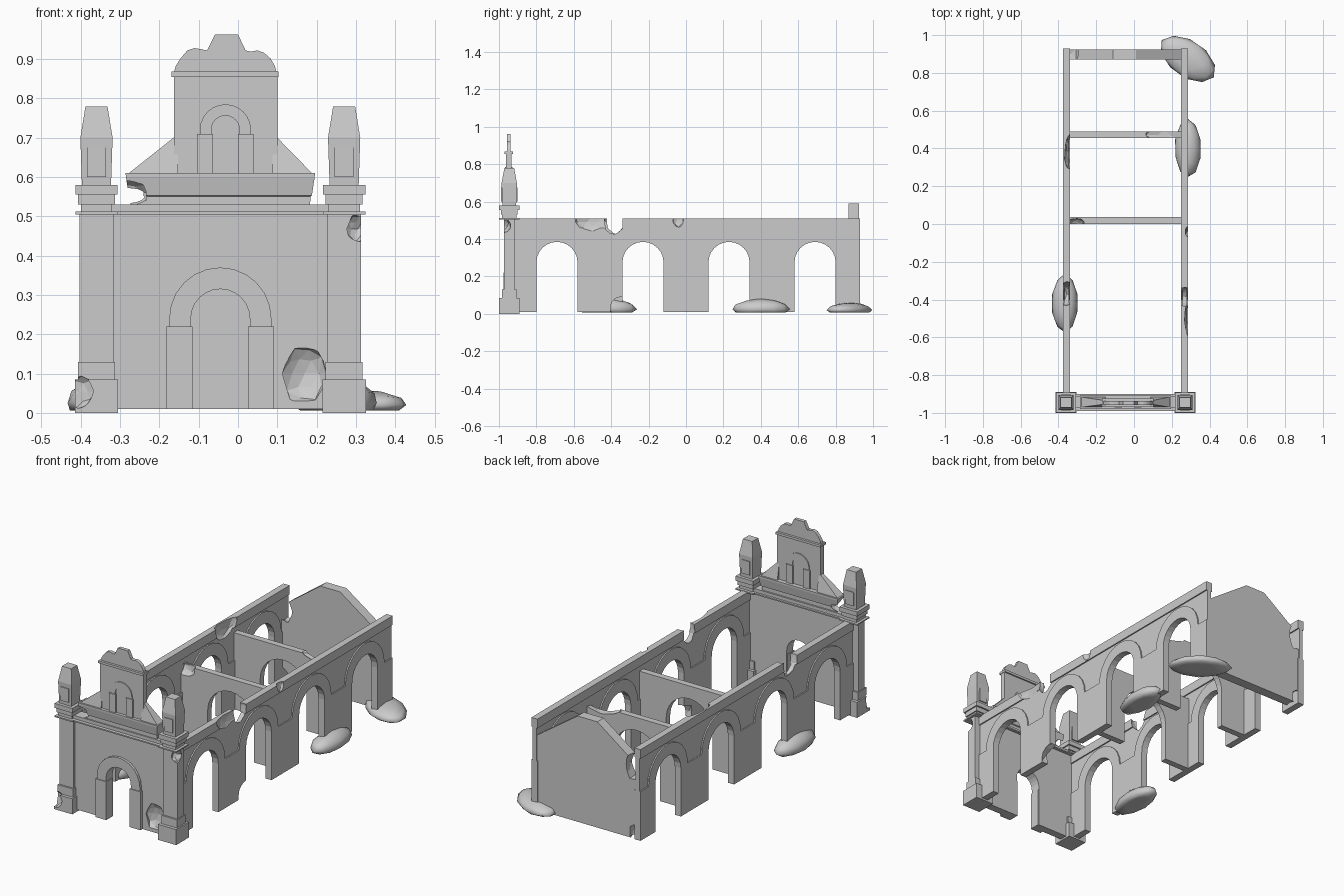
import bpy, bmesh, random
from math import pi, cos, sin
from mathutils import Vector, Matrix

if "Cube" in bpy.data.objects:
    bpy.data.objects.remove(bpy.data.objects["Cube"])

CX = -0.045   # building centre line
UX = -0.032   # upper gable centre line


def finish(name, bm):
    bmesh.ops.recalc_face_normals(bm, faces=bm.faces)
    me = bpy.data.meshes.new(name)
    bm.to_mesh(me)
    bm.free()
    ob = bpy.data.objects.new(name, me)
    bpy.context.collection.objects.link(ob)
    return ob


def prism(name, pts, axis, a, b):
    """Extrude a profile (u, z) along x or y from a to b."""
    bm = bmesh.new()
    place = (lambda u, z, d: (d, u, z)) if axis == 'x' else (lambda u, z, d: (u, d, z))
    lo = [bm.verts.new(place(u, z, a)) for u, z in pts]
    hi = [bm.verts.new(place(u, z, b)) for u, z in pts]
    bm.faces.new(lo)
    bm.faces.new(hi)
    n = len(pts)
    for i in range(n):
        bm.faces.new((lo[i], lo[(i + 1) % n], hi[(i + 1) % n], hi[i]))
    return finish(name, bm)


def box(name, x0, x1, y0, y1, z0, z1):
    return prism(name, [(x0, z0), (x1, z0), (x1, z1), (x0, z1)], 'y', y0, y1)


def stack(name, cx, cy, rings):
    """Loft rectangular sections (z, half x, half y)."""
    bm = bmesh.new()
    loops = [[bm.verts.new((cx + sx * hx, cy + sy * hy, z))
              for sx, sy in ((-1, -1), (1, -1), (1, 1), (-1, 1))] for z, hx, hy in rings]
    for lo, hi in zip(loops, loops[1:]):
        for i in range(4):
            bm.faces.new((lo[i], lo[(i + 1) % 4], hi[(i + 1) % 4], hi[i]))
    bm.faces.new(loops[0])
    bm.faces.new(loops[-1])
    return finish(name, bm)


def arc(c, spring, r, n=12):
    """Half circle from left to right."""
    return [(c + r * cos(pi - pi * i / n), spring + r * sin(pi - pi * i / n)) for i in range(n + 1)]


def arched_base(u0, u1, z0, centres, spring, r):
    """Bottom outline of a wall, notched by arches, left to right."""
    pts = [(u0, z0)]
    for c in centres:
        pts += [(c - r, z0)] + arc(c, spring, r) + [(c + r, z0)]
    return pts + [(u1, z0)]


def rock(name, loc, scale, seed, jitter, turn=0, floor=None):
    rng = random.Random(seed)
    bm = bmesh.new()
    bmesh.ops.create_icosphere(bm, subdivisions=2, radius=1)
    for v in bm.verts:
        v.co *= 1 + rng.uniform(-jitter, jitter)
    m = Matrix.Translation(loc) @ Matrix.Rotation(turn, 4, 'Z') @ Matrix.Diagonal((*scale, 1))
    bmesh.ops.transform(bm, matrix=m, verts=bm.verts)
    if floor is not None:
        for v in bm.verts:
            v.co.z = max(v.co.z, floor)
    return finish(name, bm)


def damage(obs, loc, scale, seed):
    """Bite a ragged chunk out of the given parts."""
    cutter = rock("damage_cutter", loc, scale, seed, 0.13)
    cutter.hide_render = True
    for ob in obs:
        mod = ob.modifiers.new("bite", 'BOOLEAN')
        mod.operation, mod.solver, mod.object = 'DIFFERENCE', 'EXACT', cutter
        bpy.context.view_layer.objects.active = ob
        bpy.ops.object.modifier_apply(modifier=mod.name)
    bpy.data.objects.remove(cutter)


# Side walls: recessed core, raised piers with arch bands, top cornice
centres = [-0.69, -0.23, 0.23, 0.69]
Y0, Y1 = -0.92, 0.93
walls = {}
for side, xa, xb in (("left", -0.375, -0.338), ("right", 0.25, 0.287)):
    bottom = arched_base(Y0, Y1, 0.01, centres, 0.275, 0.11)
    core = prism(side + "_wall", bottom + [(Y1, 0.47), (Y0, 0.47)], 'x', xa + 0.007, xb - 0.007)
    bands = [(Y0, 0.28)]
    for c in centres:
        bands += arc(c, 0.28, 0.17)
    bands.append((Y1, 0.28))
    raised = prism(side + "_piers_and_arches", bottom + bands[::-1], 'x', xa, xb)
    cornice = box(side + "_wall_cornice", xa, xb, Y0, Y1, 0.46, 0.51)
    walls[side] = [core, raised, cornice]

# Cross walls with open arches, and the gabled back wall
cross = []
for i, y in enumerate((0.0, 0.455)):
    pts = arched_base(-0.345, 0.26, 0.01, [CX], 0.22, 0.14)
    cross.append(prism(f"cross_wall_{i + 1}", pts + [(0.26, 0.43), (-0.345, 0.43)],
                       'y', y + 0.001, y + 0.036))
back = prism("back_wall", [(-0.345, 0.01), (0.255, 0.01), (0.255, 0.42), (0.01, 0.59),
                           (-0.11, 0.59), (-0.345, 0.42)], 'y', 0.87, 0.925)

# Front wall with doorway and its surround
facade = prism("front_wall", arched_base(-0.34, 0.25, 0.01, [CX], 0.24, 0.075)
               + [(0.25, 0.51), (-0.34, 0.51)], 'y', -0.958, -0.915)


def surround(name, c, z0, spring, top, ri, ro, y0, y1):
    """Arch band on two slightly wider jambs."""
    pts = [(c - ro, spring)] + arc(c, top, ro) + [(c + ro, spring), (c + ri, spring)]
    prism(name + "_arch", pts + arc(c, top, ri)[::-1] + [(c - ri, spring)], 'y', y0, y1)
    for s, side in ((-1, "left"), (1, "right")):
        xs = sorted((c + s * (ri - 0.004), c + s * (ro + 0.007)))
        box(f"{name}_{side}_jamb", *xs, y0 - 0.004, y1 + 0.004, z0, spring)


surround("door", CX, 0.01, 0.22, 0.24, 0.075, 0.13, -0.972, -0.92)

# Corner towers: plinth, shaft, capital, tapered pinnacle, panel
profile = [(0, .055, .055), (.085, .055, .055), (.085, .047, .038), (.13, .047, .038),
           (.13, .043, .028), (.505, .043, .028), (.505, .054, .054), (.512, .054, .054),
           (.512, .040, .038), (.53, .040, .038), (.53, .047, .045), (.555, .047, .045),
           (.555, .054, .054), (.58, .054, .054), (.58, .037, .037), (.70, .041, .041),
           (.78, .028, .026)]
towers = []
for side, x in (("left", CX - 0.315), ("right", CX + 0.315)):
    towers.append(stack(side + "_tower", x, -0.945, profile))
    box(side + "_pinnacle_panel", x - 0.024, x + 0.024, -0.989, -0.901, 0.60, 0.675)

# Front cornice slab, band and flared attic ledge
box("front_cornice", -0.37, 0.28, -0.99, -0.90, 0.505, 0.512)
box("front_band", -0.33, 0.24, -0.972, -0.912, 0.51, 0.53)
ledge = stack("attic_ledge", CX, -0.943, [(.53, .228, .022), (.55, .230, .022), (.553, .233, .028),
                                         (.60, .24, .036), (.61, .241, .036)])

# Upper gable: slab, niche surround, cap, scrolled crest, side wedges
box("gable_slab", UX - 0.131, UX + 0.132, -0.962, -0.932, 0.605, 0.857)
surround("gable_niche", UX, 0.61, 0.71, 0.72, 0.036, 0.065, -0.967, -0.927)
box("gable_cap", UX - 0.137, UX + 0.135, -0.97, -0.924, 0.855, 0.868)
half = [(.13, .866), (.125, .883), (.113, .902), (.096, .916), (.078, .922),
        (.06, .919), (.046, .922), (.026, .962)]
left = [(UX - x - 0.001, z + (0.006 if 0.05 < x < 0.1 else 0)) for x, z in half]
prism("gable_crest", left + [(UX + 0.008 + x * 0.94, z) for x, z in half[::-1]], 'y', -0.957, -0.937)
for s, side in ((-1, "left"), (1, "right")):
    w = prism(f"gable_{side}_wedge", [(UX + s * 0.12, 0.608), (CX + s * 0.235, 0.608),
                                      (UX + s * 0.132, 0.70), (UX + s * 0.12, 0.70)],
              'y', -0.97, -0.916)
    for v in w.data.vertices:   # pinch the upper edge
        if v.co.z > 0.65:
            v.co.y = -0.945 + (v.co.y + 0.945) * 0.4

# Ruined spots
L, R = walls["left"], walls["right"]
damage(R, (0.27, -0.385, 0.50), (0.07, 0.055, 0.085), 1)
damage(R, (0.295, -0.50, 0.49), (0.03, 0.10, 0.055), 2)
damage(R, (0.27, -0.345, 0.04), (0.07, 0.07, 0.06), 3)
damage(R, (0.29, -0.04, 0.50), (0.02, 0.03, 0.04), 4)
damage(L, (-0.355, -0.37, 0.51), (0.07, 0.06, 0.09), 5)
damage(L, (-0.34, 0.38, 0.50), (0.028, 0.10, 0.07), 6)
damage([facade], (0.17, -0.962, 0.10), (0.06, 0.036, 0.075), 7)
damage([towers[1]], (0.305, -0.965, 0.468), (0.03, 0.03, 0.036), 8)
damage([towers[0]], (-0.405, -0.995, 0.055), (0.04, 0.03, 0.045), 9)
damage([ledge], (-0.275, -0.955, 0.56), (0.05, 0.05, 0.038), 10)
damage([back], (-0.335, 0.90, 0.40), (0.06, 0.08, 0.07), 11)
damage([back], (-0.335, 0.90, 0.04), (0.035, 0.08, 0.05), 12)
damage([cross[1]], (0.19, 0.47, 0.45), (0.13, 0.07, 0.06), 13)
damage([cross[0]], (-0.31, 0.0, 0.42), (0.05, 0.03, 0.05), 14)

# Rubble mounds along the wall feet
for i, (loc, scale, turn) in enumerate((((0.285, 0.40, 0.025), (0.07, 0.155, 0.055), 0),
                                        ((-0.365, -0.42, 0.025), (0.07, 0.155, 0.058), 0),
                                        ((0.285, 0.875, 0.02), (0.095, 0.165, 0.04), 0.95))):
    mound = rock(f"rubble_mound_{i + 1}", loc, scale, 20 + i, 0.03, turn, 0.006)
    for p in mound.data.polygons:
        p.use_smooth = True
